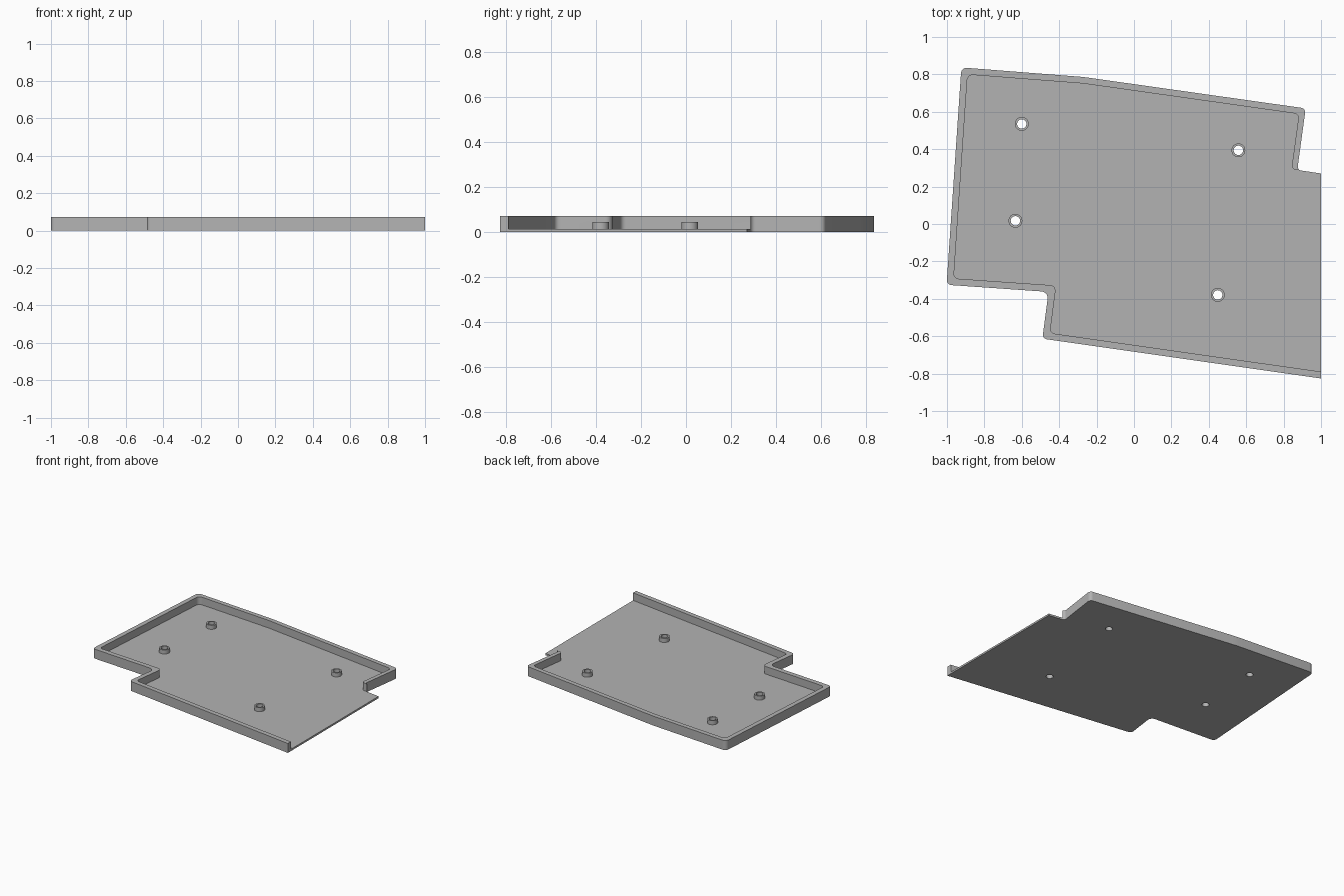
import bpy, bmesh, math
from mathutils import Vector

if "Cube" in bpy.data.objects:
    bpy.data.objects.remove(bpy.data.objects["Cube"])

HEIGHT, FLOOR, BOSS_TOP = 0.072, 0.014, 0.045
BOSS_R, HOLE_R = 0.037, 0.025

grey = bpy.data.materials.new("plain grey")
grey.use_nodes = True
colour = (0.45, 0.45, 0.45, 1)
grey.diffuse_color = colour
grey.node_tree.nodes["Principled BSDF"].inputs["Base Color"].default_value = colour


def rounded(corners, steps=6):
    """Outline from (x, y, radius) corners, each rounded by an arc."""
    out = []
    for i, (x, y, r) in enumerate(corners):
        p = Vector((x, y))
        if r == 0:
            out.append(p)
            continue
        a = (Vector(corners[i - 1][:2]) - p).normalized()
        b = (Vector(corners[(i + 1) % len(corners)][:2]) - p).normalized()
        half = a.angle(b) / 2
        centre = p + (a + b).normalized() * (r / math.sin(half))
        start = p + a * (r / math.tan(half)) - centre
        end = p + b * (r / math.tan(half)) - centre
        sweep = start.angle_signed(end)
        for k in range(steps + 1):
            t = -sweep * k / steps
            c, s = math.cos(t), math.sin(t)
            out.append(centre + Vector((start.x * c - start.y * s,
                                        start.x * s + start.y * c)))
    return out


def circle(x, y, r, n=32):
    return [Vector((x + r * math.cos(math.tau * k / n),
                    y + r * math.sin(math.tau * k / n))) for k in range(n)]


def prism(name, loops, z0, z1):
    """Extrude an outline, with optional holes, from z0 to z1."""
    bm = bmesh.new()
    for loop in loops:
        vs = [bm.verts.new((p.x, p.y, z0)) for p in loop]
        for i, v in enumerate(vs):
            bm.edges.new((vs[i - 1], v))
    bmesh.ops.triangle_fill(bm, edges=bm.edges[:], use_beauty=True, normal=(0, 0, 1))
    ext = bmesh.ops.extrude_face_region(bm, geom=bm.faces[:], use_keep_orig=True)
    bmesh.ops.translate(bm, vec=(0, 0, z1 - z0),
                        verts=[g for g in ext["geom"] if isinstance(g, bmesh.types.BMVert)])
    bmesh.ops.recalc_face_normals(bm, faces=bm.faces[:])
    mesh = bpy.data.meshes.new(name)
    bm.to_mesh(mesh)
    bm.free()
    mesh.materials.append(grey)
    ob = bpy.data.objects.new(name, mesh)
    bpy.context.collection.objects.link(ob)
    return ob


def activate(ob):
    bpy.ops.object.select_all(action="DESELECT")
    ob.select_set(True)
    bpy.context.view_layer.objects.active = ob


def cut(ob, cutter):
    cutter.hide_render = True
    mod = ob.modifiers.new("cut", "BOOLEAN")
    mod.operation, mod.solver, mod.object = "DIFFERENCE", "EXACT", cutter
    activate(ob)
    bpy.ops.object.modifier_apply(modifier=mod.name)
    bpy.data.objects.remove(cutter)


def smooth(ob):
    activate(ob)
    bpy.ops.object.shade_smooth_by_angle(angle=math.radians(30))


# Tray body: stepped outline, open on the right side
outer = [(-0.923, 0.837, 0.03), (-1.002, -0.325, 0.025), (-0.457, -0.363, 0.035),
         (-0.49, -0.613, 0.025), (1, -0.826, 0), (1, 0.27, 0),
         (0.873, 0.289, 0.02), (0.918, 0.618, 0.025), (-0.27, 0.786, 0.6)]
inner = [(-0.89, 0.799, 0.03), (-0.964, -0.291, 0.025), (-0.416, -0.329, 0.03),
         (-0.449, -0.583, 0.025), (1.1, -0.804, 0), (1.1, 0.33, 0),
         (0.92, 0.33, 0), (0.89, 0.286, 0), (0.842, 0.294, 0.02),
         (0.882, 0.588, 0.025), (-0.27, 0.751, 0.6)]
tray = prism("tray", [rounded(outer)], 0, HEIGHT)
cut(tray, prism("pocket_cutter", [rounded(inner)], FLOOR, HEIGHT + 0.1))

# Hollow standoffs, with matching holes through the floor
mounts = [(-0.6, 0.535), (0.558, 0.394), (-0.634, 0.017), (0.448, -0.379)]
for i, (x, y) in enumerate(mounts, 1):
    cut(tray, prism("hole_cutter", [circle(x, y, HOLE_R)], -0.1, FLOOR + 0.1))
    smooth(prism(f"standoff_{i}", [circle(x, y, BOSS_R), circle(x, y, HOLE_R)],
                 FLOOR, BOSS_TOP))
smooth(tray)
